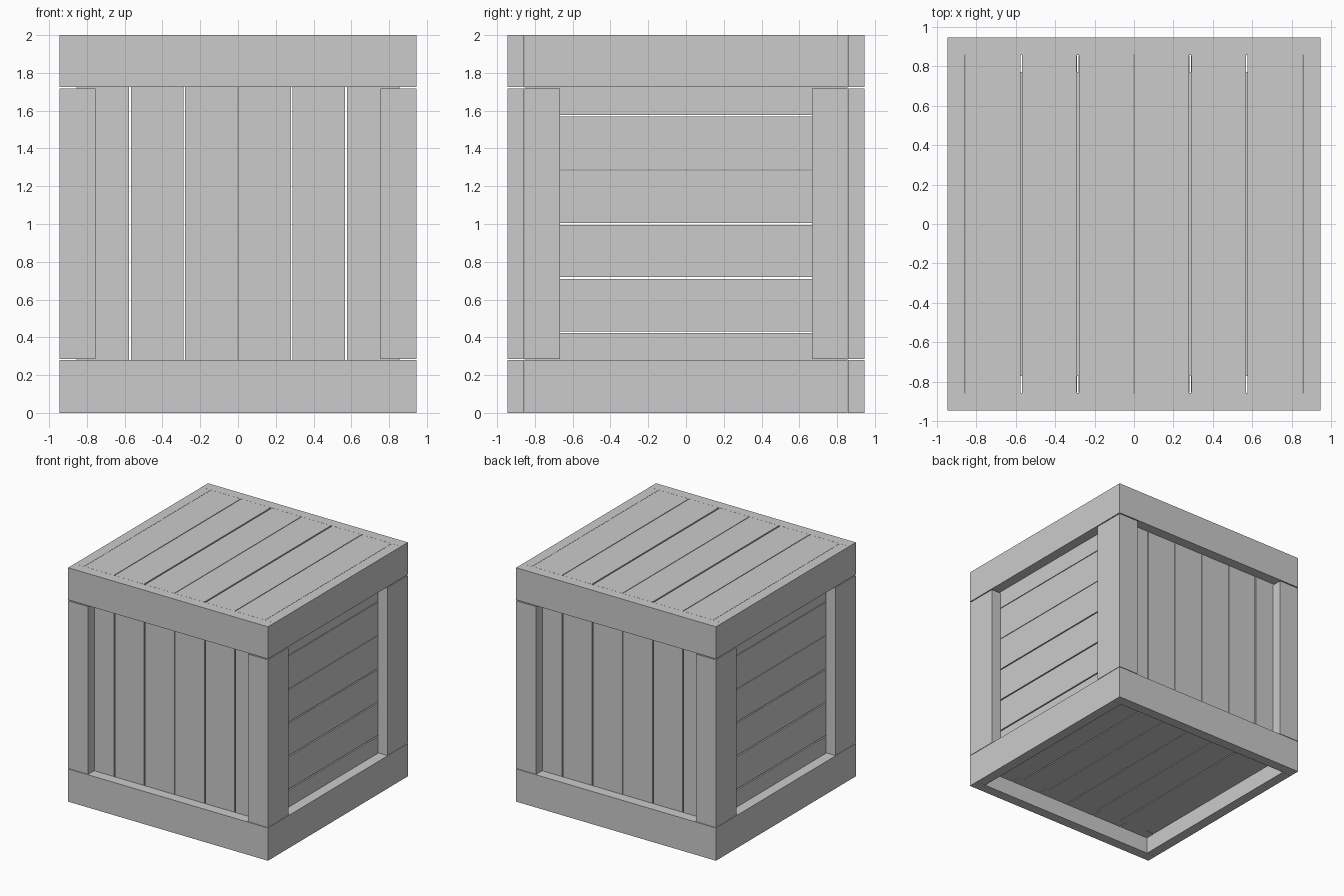
import bpy

if "Cube" in bpy.data.objects:
    bpy.data.objects.remove(bpy.data.objects["Cube"])

H = 0.945   # outer half width
F = 0.857   # inside of the outer frame
P = 0.77    # inside of the planking


def box(name, x, y, z):
    """Box from (min, max) ranges on each axis."""
    bpy.ops.mesh.primitive_cube_add(size=1)
    ob = bpy.context.object
    ob.name = name
    ob.location = [(a + b) / 2 for a, b in (x, y, z)]
    ob.scale = [b - a for a, b in (x, y, z)]
    bpy.ops.object.transform_apply(location=True, rotation=False, scale=True)
    return ob


def span(s, a, b):
    """Range mirrored to side s (+1 or -1)."""
    return tuple(sorted((s * a, s * b)))


def strips(lo, hi, gaps, n=6):
    """Split a range into n boards with the given gap widths between them."""
    w = (hi - lo) / n
    for i in range(n):
        a = lo + i * w + (gaps[i - 1] / 2 if i else 0.002)
        b = lo + (i + 1) * w - (gaps[i] / 2 if i < n - 1 else 0.002)
        yield a, b


# Frame rails, top and bottom, on all four sides
for level, z in (("bottom", (0, 0.28)), ("top", (1.725, 2.0))):
    for s, side in ((-1, "front"), (1, "back")):
        box(f"{side}_{level}_rail", (-H, H), span(s, F, H), z)
    for s, side in ((-1, "left"), (1, "right")):
        box(f"{side}_{level}_rail", span(s, F, H), (-F + 0.001, F - 0.001), z)

# Corner posts between the rails
POST_Z = (0.284, 1.717)
for sx in (-1, 1):
    for sy in (-1, 1):
        box("front_back_post", span(sx, 0.755, H), span(sy, F, H), POST_Z)
        box("side_post", span(sx, F, H), span(sy, 0.667, F - 0.001), POST_Z)

# Vertical planks, front and back
thin = [0.01, 0.006, 0.005, 0.006, 0.01]
for s, side in ((-1, "front"), (1, "back")):
    for x in strips(-F, F, [0.01, 0.008, 0.005, 0.008, 0.01]):
        box(f"{side}_plank", x, span(s, P, F - 0.002), (0.14, 1.86))

# Horizontal planks, left and right
for s, side in ((-1, "left"), (1, "right")):
    for z in strips(0.14, 1.86, [0.01, 0.01, 0.009, 0.005, 0.006]):
        box(f"{side}_plank", span(s, P, F - 0.002), (-P, P), z)

# Lid planks, flush with the top rails
for x in strips(-F, F, [0.006, 0.012, 0.005, 0.012, 0.006]):
    box("lid_plank", x, (-F + 0.001, F - 0.001), (1.91, 2.0))

# Floor planks, recessed above the bottom edge
for x in strips(-P, P, thin):
    box("floor_plank", x, (-P, P), (0.14, 0.225))
